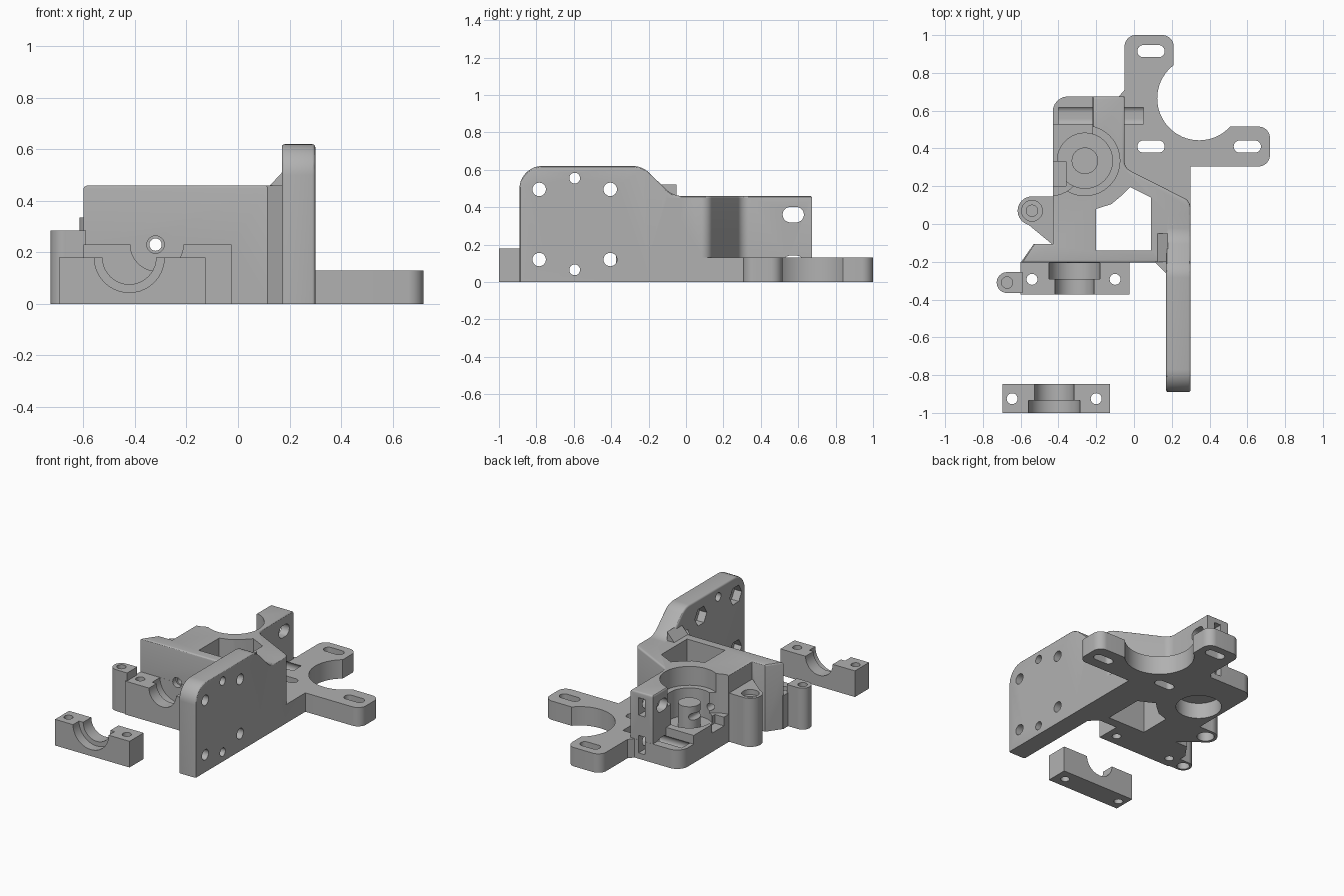
import bpy, bmesh, math
from mathutils import Vector

if "Cube" in bpy.data.objects:
    bpy.data.objects.remove(bpy.data.objects["Cube"])

grey = bpy.data.materials.new("grey_plastic")
grey.diffuse_color = (0.44, 0.44, 0.44, 1)
grey.use_nodes = True
grey.node_tree.nodes["Principled BSDF"].inputs["Base Color"].default_value = grey.diffuse_color


def rounded(pts, seg=8):
    """Outline from (a, b) corners or (a, b, radius) rounded corners."""
    out, n = [], len(pts)
    for i, p in enumerate(pts):
        c = Vector(p[:2])
        if len(p) == 2:
            out.append(c)
            continue
        u = (Vector(pts[i - 1][:2]) - c).normalized()
        v = (Vector(pts[(i + 1) % n][:2]) - c).normalized()
        half = u.angle(v) / 2
        mid = c + (u + v).normalized() * (p[2] / math.sin(half))
        a = c + u * (p[2] / math.tan(half)) - mid
        b = c + v * (p[2] / math.tan(half)) - mid
        for k in range(seg + 1):
            d = a.lerp(b, k / seg).normalized() * p[2]
            out.append(mid + d)
    return out


def prism(name, pts, lo, hi, axis='z', bevel=0):
    """Extrude an outline along an axis (x: outline is y,z; y: outline is x,z)."""
    place = {'x': lambda a, b, t: (t, a, b), 'y': lambda a, b, t: (a, t, b),
             'z': lambda a, b, t: (a, b, t)}[axis]
    bm = bmesh.new()
    rings = [[bm.verts.new(place(p[0], p[1], t)) for p in pts] for t in (lo, hi)]
    n = len(pts)
    bm.faces.new(rings[0])
    bm.faces.new(rings[1])
    for i in range(n):
        j = (i + 1) % n
        bm.faces.new((rings[0][i], rings[0][j], rings[1][j], rings[1][i]))
    bmesh.ops.recalc_face_normals(bm, faces=bm.faces)
    if bevel:
        rim = [e for r in rings for i in range(n)
               for e in [bm.edges.get((r[i], r[(i + 1) % n]))]
               if max(v.co.z for v in e.verts) > 0.14]
        bmesh.ops.bevel(bm, geom=rim, offset=bevel, segments=3, profile=0.5,
                        affect='EDGES', clamp_overlap=True)
    me = bpy.data.meshes.new(name)
    bm.to_mesh(me)
    bm.free()
    ob = bpy.data.objects.new(name, me)
    bpy.context.collection.objects.link(ob)
    me.materials.append(grey)
    return ob


def circle(a, b, r, n=40):
    return [(a + r * math.cos(2 * math.pi * i / n), b + r * math.sin(2 * math.pi * i / n))
            for i in range(n)]


def rod(a, b, r, lo, hi, axis='z', n=40):
    return prism("rod", circle(a, b, r, n), lo, hi, axis)


def rect(a0, a1, b0, b1, r=0):
    pts = [(a0, b0), (a1, b0), (a1, b1), (a0, b1)]
    return rounded([p + (r,) for p in pts]) if r else pts


def combine(target, others, op):
    for o in others:
        m = target.modifiers.new("combine", 'BOOLEAN')
        m.operation, m.solver, m.object = op, 'EXACT', o
        bpy.context.view_layer.objects.active = target
        bpy.ops.object.modifier_apply(modifier=m.name)
        bpy.data.objects.remove(o)


def finish(ob):
    bpy.ops.object.select_all(action='DESELECT')
    ob.select_set(True)
    bpy.context.view_layer.objects.active = ob
    bpy.ops.object.shade_smooth_by_angle(angle=math.radians(30))


BX, BY = -0.26, 0.335     # main bore centre
MX, MY = 0.345, 0.665     # motor opening centre

# low base with the motor arms around a round opening
opening = [(MX + 0.222 * math.cos(math.radians(t)), MY + 0.222 * math.sin(math.radians(t)))
           for t in range(318, 126, -6)]
body = prism("body", rounded(
    [(-0.43, -0.2), (0.30, -0.2), (0.30, 0.305), (0.72, 0.305, 0.06), (0.72, 0.515, 0.06)]
    + opening + [(0.21, 0.84), (0.21, 1.0, 0.06), (-0.05, 1.0, 0.06), (-0.05, 0.71),
                 (-0.08, 0.675), (-0.43, 0.675, 0.08)]), 0, 0.13)

# tall housing with front wall and diagonal brace
housing = prism("housing", rounded(
    [(-0.6, -0.205), (0.17, -0.205), (0.17, -0.1), (0.30, -0.1), (0.30, 0.12, 0.06),
     (-0.05, 0.297, 0.06), (-0.05, 0.674), (-0.22, 0.674), (-0.22, 0.4), (-0.43, 0.4),
     (-0.43, -0.105), (-0.53, -0.105)]), 0, 0.46, bevel=0.012)
combine(housing, [
    prism("window", [(-0.2, -0.14), (0.09, -0.14), (0.09, 0.14), (-0.02, 0.195),
                     (-0.06, 0.155), (-0.12, 0.105), (-0.2, 0.08)], -0.1, 0.6),
    rod(-0.45, 0.335, 0.187, 0.19, 0.6),
    prism("idler_space", rect(-0.6, BX, 0.335, 0.5), 0.19, 0.6),
], 'DIFFERENCE')

# upright mounting plate
plate = prism("plate", rounded(
    [(-0.89, 0), (0.05, 0), (0.05, 0.46), (-0.07, 0.46, 0.12), (-0.235, 0.62, 0.12),
     (-0.89, 0.62, 0.12)]), 0.17, 0.30, 'x', bevel=0.012)

lug = rounded([(-0.43, -0.11), (-0.43, 0.145), (-0.54, 0.145), (-0.6, 0.03)])
combine(body, [
    housing, plate,
    prism("step", rect(-0.43, -0.2, 0.15, 0.53), 0, 0.19),
    # gussets between wall and plate
    prism("gusset", [(0.12, 0.455), (0.18, 0.455), (0.18, 0.52)], -0.2, -0.05, 'y'),
    prism("gusset", [(0.11, -0.2), (0.18, -0.2), (0.18, -0.27)], 0, 0.46),
    # hinge lugs and lower bearing seat
    prism("lug", lug, 0, 0.335), rod(-0.54, 0.07, 0.076, 0, 0.335),
    prism("seat", rect(-0.6, -0.025, -0.373, -0.2), 0, 0.23),
    prism("front_lug", rect(-0.67, -0.59, -0.365, -0.255), 0, 0.285),
    rod(-0.672, -0.31, 0.055, 0, 0.285),
], 'UNION')

cuts = [
    # window through the base
    prism("window", [(-0.2, -0.14), (0.09, -0.14), (0.09, 0.14), (-0.02, 0.195),
                     (-0.06, 0.155), (-0.12, 0.105), (-0.2, 0.08)], -0.1, 0.6),
    # stepped main bore and the bearing pocket underneath
    rod(BX, BY, 0.185, 0.33, 0.6, n=64), rod(BX, BY, 0.146, 0.14, 0.6, n=64),
    rod(BX, BY, 0.146, -0.1, 0.11, n=64),
    prism("idler_notch", rect(-0.5, -0.36, 0.2, 0.33), 0.13, 0.4),
    # filament path
    rod(-0.32, 0.23, 0.024, -0.3, 0.9, 'y', 20), rod(-0.32, 0.23, 0.034, -0.3, -0.17, 'y', 20),
    # bearing channel
    rod(-0.315, 0.23, 0.103, -0.5, -0.28, 'y'), rod(-0.315, 0.23, 0.136, -0.29, -0.206, 'y'),
    # lug holes from above and pockets from below
    rod(-0.54, 0.07, 0.055, 0.3, 0.5), rod(-0.54, 0.07, 0.03, 0.12, 0.5),
    rod(-0.54, 0.07, 0.055, -0.1, 0.1), rod(-0.672, -0.31, 0.03, 0.12, 0.5),
    rod(-0.672, -0.31, 0.04, -0.1, 0.1),
]
for x in (-0.54, -0.1):
    cuts.append(rod(x, -0.293, 0.029, -0.1, 0.5, n=24))
for x, y in ((0.09, 0.915), (0.09, 0.41), (0.6, 0.41)):       # motor slots
    cuts.append(prism("slot", rect(x - 0.072, x + 0.072, y - 0.032, y + 0.032, 0.031), -0.1, 0.3))
for z in (0.1, 0.36):                                         # clamp bolt slots and nut traps
    cuts.append(prism("slot", rect(0.517, 0.63, z - 0.041, z + 0.041, 0.04), -0.4, 0.05, 'x'))
    cuts.append(prism("trap", rect(-0.16, -0.11, z - 0.06, z + 0.06), 0.51, 0.8, 'y'))
for y, zs, r in ((-0.785, (0.12, 0.495), 0.036), (-0.595, (0.065, 0.555), 0.029),
                 (-0.405, (0.12, 0.495), 0.036)):             # plate holes with hex nut pockets
    for z in zs:
        cuts.append(rod(y, z, r, 0.1, 0.4, 'x', 24))
        if r > 0.03:
            cuts.append(rod(y, z, 0.065, 0.1, 0.225, 'x', 6))
combine(body, cuts, 'DIFFERENCE')

# centre post inside the bore
post = rod(BX, BY, 0.07, 0.12, 0.3)
combine(post, [rod(-0.32, 0.23, 0.024, -0.3, 0.9, 'y', 20)], 'DIFFERENCE')
post.name = "centre_post"

# separate bearing cap
cap = prism("bearing_cap", rect(-0.695, -0.127, -1.0, -0.847), 0, 0.18)
combine(cap, [rod(-0.422, 0.18, 0.104, -0.95, -0.8, 'y'),
              rod(-0.422, 0.18, 0.136, -1.1, -0.935, 'y'),
              rod(-0.645, -0.925, 0.029, -0.1, 0.4, n=24),
              rod(-0.2, -0.925, 0.029, -0.1, 0.4, n=24)], 'DIFFERENCE')

for ob in (body, post, cap):
    finish(ob)
